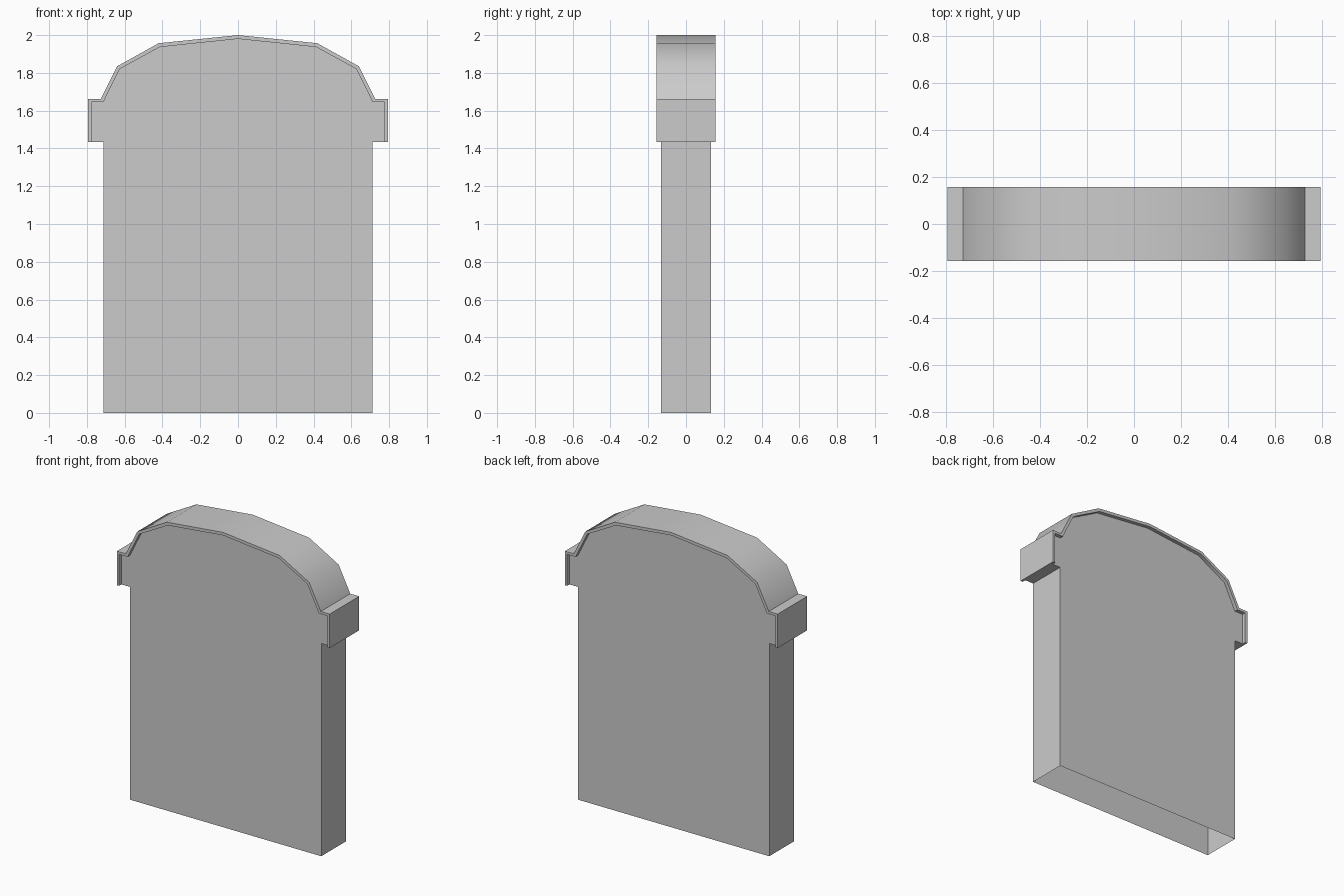
import bpy, bmesh, math

if "Cube" in bpy.data.objects:
    bpy.data.objects.remove(bpy.data.objects["Cube"])

SLAB_Y, RIM_Y = 0.132, 0.157

# Right half of each profile, from the crown downwards
OUTER = [(0, 2.0), (0.42, 1.957), (0.64, 1.835), (0.727, 1.662), (0.793, 1.662), (0.793, 1.433)]
INNER = [(0, 1.98), (0.413, 1.937), (0.626, 1.821), (0.713, 1.645), (0.776, 1.645), (0.776, 1.433)]
BODY = INNER + [(0.713, 1.433), (0.713, 0)]


def mirrored(half):
    """Full profile from left bottom, over the crown, to right bottom."""
    return [(-x, z) for x, z in half[:0:-1]] + half


def prism(name, profile, depth, open_edges=()):
    """Extrude a closed x-z profile along y, leaving out the listed side faces."""
    bm = bmesh.new()
    front = [bm.verts.new((x, -depth, z)) for x, z in profile]
    back = [bm.verts.new((x, depth, z)) for x, z in profile]
    bm.faces.new(front[::-1])
    bm.faces.new(back)
    n = len(profile)
    for i in range(n):
        if i not in open_edges:
            j = (i + 1) % n
            bm.faces.new((front[i], front[j], back[j], back[i]))
    mesh = bpy.data.meshes.new(name)
    bm.normal_update()
    bm.to_mesh(mesh)
    bm.free()
    obj = bpy.data.objects.new(name, mesh)
    bpy.context.collection.objects.link(obj)
    return obj


# Slab: open underneath, and open where the rim closes it
body = mirrored(BODY)
covered = {i for i in range(len(body) - 1)
           if body[i] in mirrored(INNER) and body[i + 1] in mirrored(INNER)}
slab = prism("slab", body, SLAB_Y, covered | {len(body) - 1})

# Rim: thin band following the arch and shoulders, proud of the slab
rim = prism("arched_rim", mirrored(OUTER) + mirrored(INNER)[::-1], RIM_Y)

# Smooth arch with crisp corners
bpy.ops.object.select_all(action='DESELECT')
rim.select_set(True)
bpy.context.view_layer.objects.active = rim
bpy.ops.object.shade_smooth_by_angle(angle=math.radians(40))
